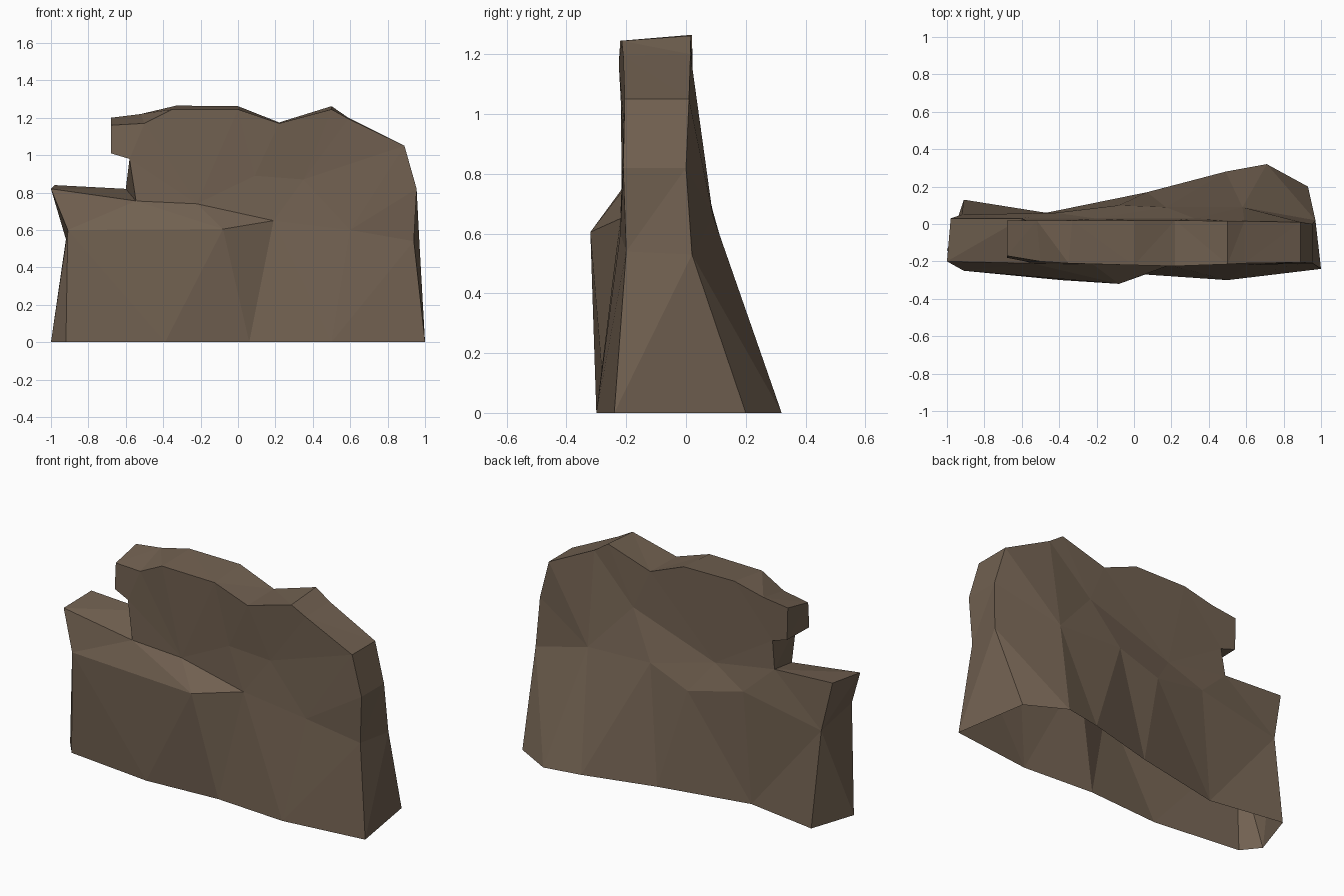
import bpy, bmesh
from mathutils import Vector
from mathutils.geometry import delaunay_2d_cdt

if "Cube" in bpy.data.objects:
    bpy.data.objects.remove(bpy.data.objects["Cube"])

# Silhouette seen from the front, bottom left round to bottom right: (x, z, y)
FRONT_RIM = [(-.92, 0, -.24), (-.91, .60, -.25), (-1, .82, -.20), (-.545, .755, -.21),
             (-.58, .98, -.20), (-.68, 1.01, -.18), (-.68, 1.16, -.17), (-.50, 1.17, -.20),
             (-.35, 1.245, -.21), (0, 1.245, -.22), (.22, 1.17, -.225), (.50, 1.245, -.215),
             (.59, 1.195, -.21), (.89, 1.05, -.205), (.955, .82, -.21), (.94, .54, -.20),
             (1, 0, -.24)]
BACK_RIM = [(-.91, 0, .13), (-.92, .55, .05), (-.98, .84, .03), (-.60, .82, .03),
            (-.58, .98, .02), (-.675, 1.01, .02), (-.68, 1.20, .02), (-.52, 1.22, .02),
            (-.33, 1.265, .02), (0, 1.262, .02), (.22, 1.175, .02), (.50, 1.262, .015),
            (.59, 1.20, .015), (.89, 1.05, .01), (.955, .82, 0), (.97, .53, .02),
            (.93, 0, .20)]
# Foot line of each side, right to left
FRONT_FOOT = [(.50, 0, -.30), (.06, 0, -.27), (-.39, 0, -.30)]
BACK_FOOT = [(.71, 0, .32), (.49, 0, .28), (.07, 0, .17), (-.47, 0, .06)]
# Ledge ridges, then loose facet corners
FRONT_LEDGE = [(-.08, .605, -.32), (.19, .65, -.22), (-.22, .74, -.215)]
FRONT_SPOTS = [(.60, .60, -.22), (.09, .89, -.21), (.35, .87, -.20)]
BACK_LEDGE = [(-.417, .65, .06), (-.08, .58, .10), (.17, .675, .09), (-.21, .755, .03)]
BACK_SPOTS = [(.58, .66, .09), (.324, .94, .03)]


def add_side(bm, rim, foot, ledge, spots, ledge_ends):
    """Fill one rock side with facets; returns its rim vertices."""
    points = rim + foot + ledge + spots
    n, first = len(rim) + len(foot), len(rim) + len(foot)
    edges = [(i, (i + 1) % n) for i in range(n)]
    chain = list(range(first, first + len(ledge)))
    if ledge_ends:
        chain = [ledge_ends[0]] + chain + [ledge_ends[1]]
    edges += list(zip(chain, chain[1:]))
    flat = [Vector((x, z)) for x, z, y in points]
    out = delaunay_2d_cdt(flat, edges, [], 1, 1e-5)
    verts = [bm.verts.new((x, y, z)) for x, z, y in points]
    for tri in out[2]:
        bm.faces.new([verts[out[3][i][0]] for i in tri])
    return verts[:len(rim)]


bm = bmesh.new()
front = add_side(bm, FRONT_RIM, FRONT_FOOT, FRONT_LEDGE, FRONT_SPOTS, (1, 3))
back = add_side(bm, BACK_RIM, BACK_FOOT, BACK_LEDGE, BACK_SPOTS, None)

# Left end bulges out at the foot
toe = bm.verts.new((-1, -.14, 0))
for a, b in ((front[0], front[1]), (front[1], back[1]), (back[1], back[0])):
    bm.faces.new((toe, a, b))

# Narrow edge joining front and back; the underside stays open
for i in range(1, len(front) - 1):
    bm.faces.new((front[i], front[i + 1], back[i + 1], back[i]))

bmesh.ops.triangulate(bm, faces=bm.faces[:])
bmesh.ops.recalc_face_normals(bm, faces=bm.faces[:])
mesh = bpy.data.meshes.new("rock_slab")
bm.to_mesh(mesh)
bm.free()

stone = bpy.data.materials.new("brown stone")
stone.diffuse_color = (.165, .118, .081, 1)
stone.use_nodes = True
stone.node_tree.nodes["Principled BSDF"].inputs["Base Color"].default_value = stone.diffuse_color
mesh.materials.append(stone)
rock = bpy.data.objects.new("rock_slab", mesh)
bpy.context.collection.objects.link(rock)
